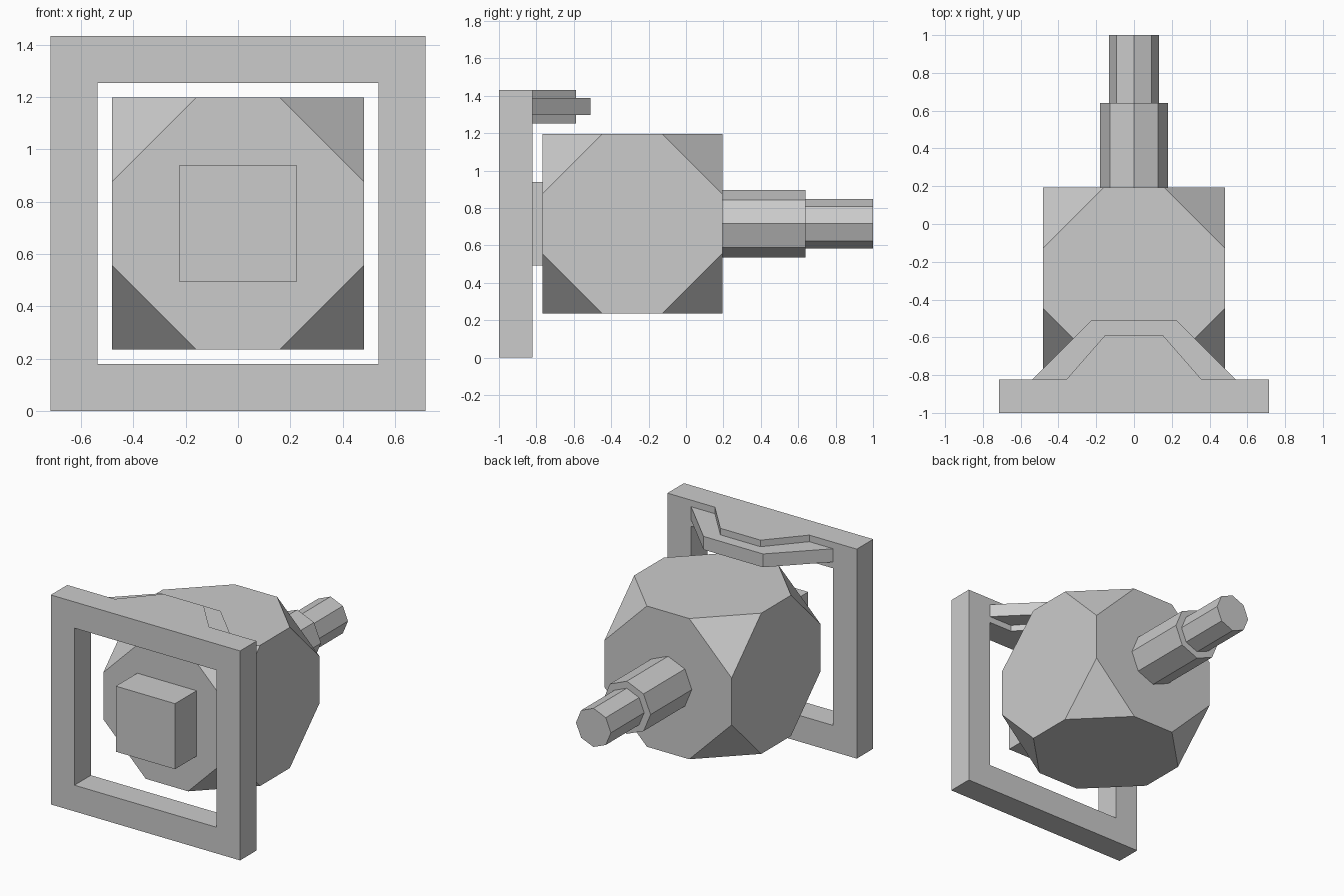
import bpy, bmesh, math
from itertools import product
from mathutils import Vector

if "Cube" in bpy.data.objects:
    bpy.data.objects.remove(bpy.data.objects["Cube"])

MID_Z = 0.716


def finish(name, bm):
    bmesh.ops.recalc_face_normals(bm, faces=bm.faces)
    mesh = bpy.data.meshes.new(name)
    bm.to_mesh(mesh)
    bm.free()
    obj = bpy.data.objects.new(name, mesh)
    bpy.context.collection.objects.link(obj)
    return obj


def prism(name, base, offset):
    """Extrude a flat polygon along an offset vector."""
    bm = bmesh.new()
    face = bm.faces.new([bm.verts.new(p) for p in base])
    top = bmesh.ops.extrude_face_region(bm, geom=[face], use_keep_orig=True)
    verts = [v for v in top["geom"] if isinstance(v, bmesh.types.BMVert)]
    bmesh.ops.translate(bm, verts=verts, vec=Vector(offset))
    return finish(name, bm)


def square(half, y):
    return [(sx * half, y, MID_Z + sz * half)
            for sx, sz in ((-1, -1), (1, -1), (1, 1), (-1, 1))]


# square open frame
bm = bmesh.new()
loops = [[bm.verts.new(p) for p in square(h, y)]
         for h, y in ((0.716, -1), (0.716, -0.822), (0.537, -0.822), (0.537, -1))]
for k in range(4):
    a, b = loops[k], loops[(k + 1) % 4]
    for i in range(4):
        j = (i + 1) % 4
        bm.faces.new((a[i], a[j], b[j], b[i]))
finish("square_frame", bm)

# body: cube with its eight corners cut off
bm = bmesh.new()
H, C = 0.481, 0.16
for axis in range(3):
    for s in product((-1, 1), repeat=3):
        p = [H * v for v in s]
        p[axis] = C * s[axis]
        bm.verts.new((p[0], p[1] - 0.287, p[2] + MID_Z))
bmesh.ops.convex_hull(bm, input=bm.verts[:])
bmesh.ops.dissolve_limit(bm, angle_limit=0.02, verts=bm.verts[:], edges=bm.edges[:])
finish("body", bm)

# square block on the front
prism("front_block", square(0.224, -1), (0, 0.232, 0))

# stepped octagonal shaft at the back
for name, r, y0, y1 in (("shaft_base", 0.18, 0.194, 0.64),
                        ("shaft_tip", 0.132, 0.64, 1.0)):
    ring = [(r * math.cos(i * math.pi / 4), y0, MID_Z + r * math.sin(i * math.pi / 4))
            for i in range(8)]
    prism(name, ring, (0, y1 - y0, 0))

# stepped trapezoid rail behind the frame top
for name, wide, narrow, y1, z0, z1 in (
        ("rail_plate", 0.537, 0.225, -0.51, 1.296, 1.387),
        ("rail_core", 0.357, 0.152, -0.588, 1.253, 1.432)):
    base = [(-wide, -0.822, z0), (wide, -0.822, z0), (narrow, y1, z0), (-narrow, y1, z0)]
    prism(name, base, (0, 0, z1 - z0))
